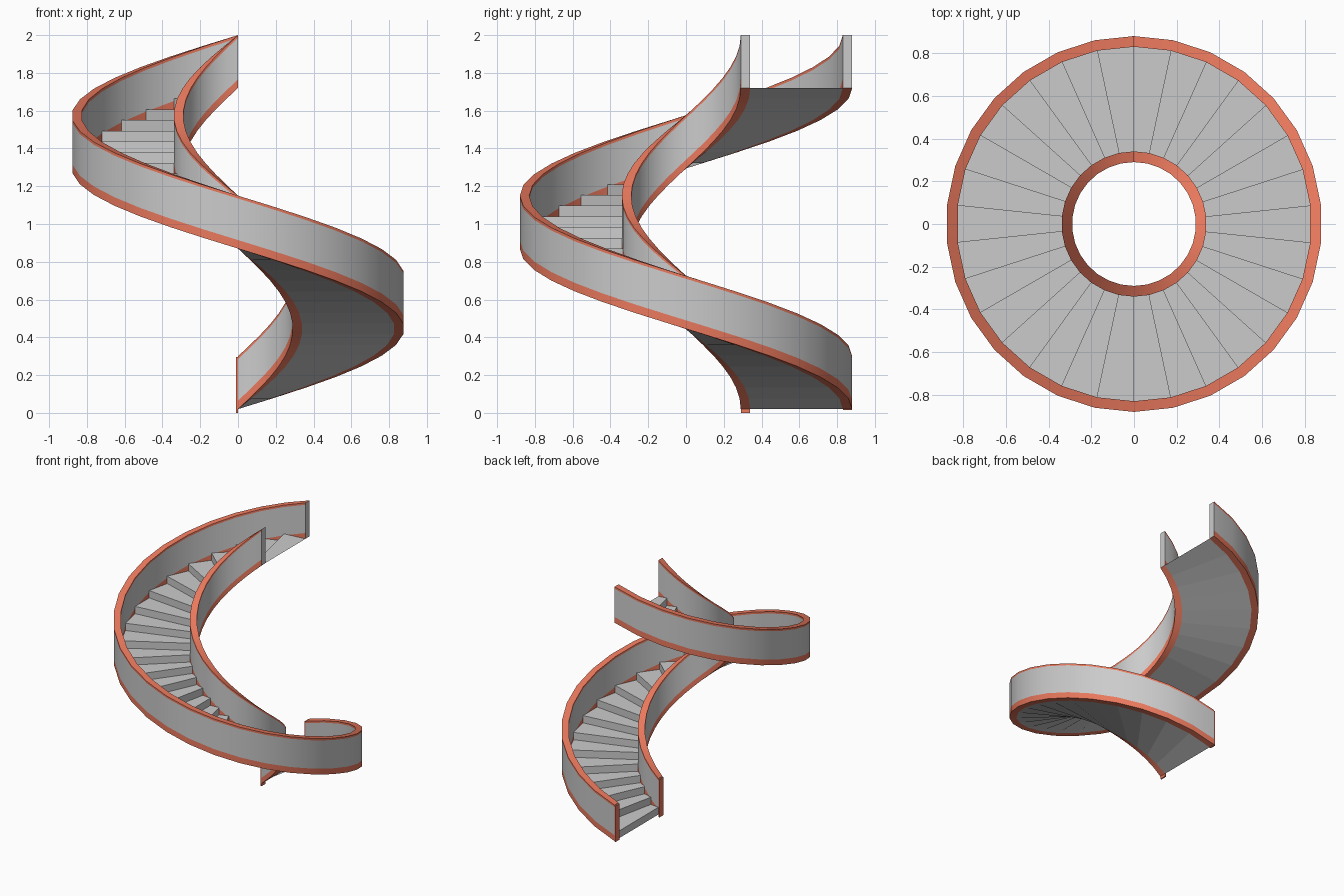
import bpy, bmesh, math

if "Cube" in bpy.data.objects:
    bpy.data.objects.remove(bpy.data.objects["Cube"])

N = 30                 # steps, one full clockwise turn
Z0, RISE = 0.02, 1.70  # helix base and total climb
H = 0.28               # wall height
LOW, TOP = 0.045, 0.265  # trim limits on the wall

red = bpy.data.materials.new("red_trim")
red.diffuse_color = (0.82, 0.19, 0.11, 1)
red.use_nodes = True
red.node_tree.nodes["Principled BSDF"].inputs["Base Color"].default_value = red.diffuse_color


def point(r, i, dz):
    a = math.pi / 2 - 2 * math.pi * i / N
    return (r * math.cos(a), r * math.sin(a), dz + Z0 + RISE * i / N)


def finish(bm, name, smooth=False):
    bmesh.ops.recalc_face_normals(bm, faces=bm.faces)
    me = bpy.data.meshes.new(name)
    bm.to_mesh(me)
    bm.free()
    ob = bpy.data.objects.new(name, me)
    bpy.context.collection.objects.link(ob)
    me.materials.append(None)
    me.materials.append(red)
    if smooth:
        bpy.ops.object.select_all(action='DESELECT')
        ob.select_set(True)
        bpy.context.view_layer.objects.active = ob
        bpy.ops.object.shade_smooth_by_angle(angle=math.radians(30))
    return ob


# Helical side wall with red bands along its bottom and top
def wall(name, r0, r1):
    prof = [(r0, 0), (r1, 0), (r1, LOW), (r1, TOP),
            (r1, H), (r0, H), (r0, TOP), (r0, LOW)]
    mats = [1, 1, 0, 1, 1, 1, 0, 1]
    bm = bmesh.new()
    rings = [[bm.verts.new(point(r, i, z)) for r, z in prof] for i in range(N + 1)]
    for a, b in zip(rings, rings[1:]):
        for k in range(8):
            m = (k + 1) % 8
            bm.faces.new((a[k], a[m], b[m], b[k])).material_index = mats[k]
    bm.faces.new(rings[0])
    bm.faces.new(rings[-1])
    finish(bm, name, True)


wall("inner_wall", 0.29, 0.34)
wall("outer_wall", 0.83, 0.88)


# Red plates closing the lower ends of the walls
def end_plate(name, y0, y1, z0, z1):
    bm = bmesh.new()
    bmesh.ops.create_cube(bm, size=1)
    for v in bm.verts:
        v.co = (-0.005 + v.co.x * 0.01,
                (y0 + y1) / 2 + v.co.y * (y1 - y0),
                (z0 + z1) / 2 + v.co.z * (z1 - z0))
    for f in bm.faces:
        f.material_index = 1
    finish(bm, name)


end_plate("inner_end_plate", 0.29, 0.34, 0.0, Z0 + H - 0.005)
end_plate("outer_end_plate", 0.83, 0.88, 0.015, Z0 + H - 0.005)

# Wedge steps: riser, flat tread, sloping underside
bm = bmesh.new()
step = RISE / N
for i in range(N):
    sides = []
    for r in (0.34, 0.83):
        sides.append([bm.verts.new(p) for p in
                      (point(r, i, 0), point(r, i, step), point(r, i + 1, 0))])
    a, b = sides
    for k in range(3):
        m = (k + 1) % 3
        bm.faces.new((a[k], a[m], b[m], b[k]))
    bm.faces.new(a)
    bm.faces.new(b)
finish(bm, "steps")
